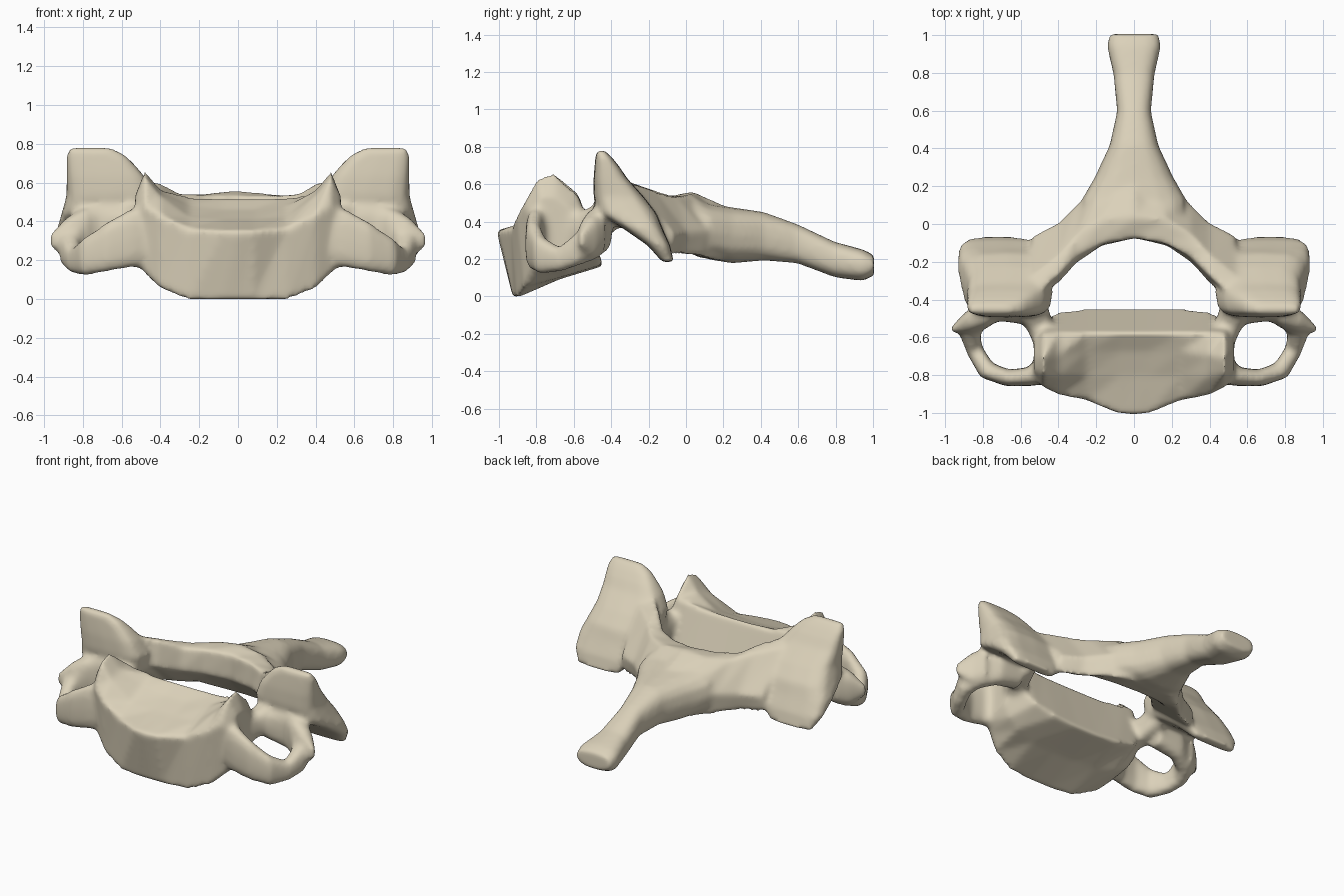
import bpy
import bmesh
from math import cos, sin, pi, copysign
from mathutils import Vector, Matrix

default_cube = bpy.data.objects.get("Cube")
if default_cube:
    bpy.data.objects.remove(default_cube, do_unlink=True)

SIDES = 16
UP = Vector((0, 0, 1))


def loft(bm, rings, mirror=False):
    """Skin a list of equal-length point rings into a capped solid."""
    for side in ((1, -1) if mirror else (1,)):
        rows = [[bm.verts.new((p[0] * side, p[1], p[2])) for p in ring] for ring in rings]
        faces = [bm.faces.new(rows[0]), bm.faces.new(rows[-1])]
        for a, b in zip(rows, rows[1:]):
            for i in range(len(a)):
                j = (i + 1) % len(a)
                faces.append(bm.faces.new((a[i], a[j], b[j], b[i])))
        bmesh.ops.recalc_face_normals(bm, faces=faces)


def rounded_ring(centre, u, v, power=0.75):
    """Rounded box outline spanned by the half-axes u and v."""
    soft = lambda t: copysign(abs(t) ** power, t)
    angles = [2 * pi * i / SIDES for i in range(SIDES)]
    return [centre + u * soft(cos(a)) + v * soft(sin(a)) for a in angles]


def sweep(bm, path, mirror=False):
    """Bar along a path of (x, y, z, half width, half height)."""
    points = [Vector(p[:3]) for p in path]
    rings = []
    for i, (centre, p) in enumerate(zip(points, path)):
        along = points[min(i + 1, len(points) - 1)] - points[max(i - 1, 0)]
        along.z = 0
        across = along.normalized().cross(UP)
        rings.append(rounded_ring(centre, across * p[3], UP * p[4]))
    loft(bm, rings, mirror)


def cross_loft(bm, sections):
    """Symmetric solid from side profiles (y, z) placed at growing x."""
    left = [[Vector((x, y, z)) for y, z in profile] for x, profile in sections]
    right = [[Vector((-p.x, p.y, p.z)) for p in ring] for ring in left[:0:-1]]
    loft(bm, right + left)


bm = bmesh.new()

# Vertebral body: saddle-shaped top with raised, rounded lateral lips
cross_loft(bm, [
    (0.00, [(-1.01, .35), (-.8, .41), (-.67, .46), (-.57, .52), (-.44, .16), (-.68, .09), (-.92, -.01)]),
    (0.08, [(-1.0, .35), (-.8, .41), (-.67, .46), (-.57, .52), (-.44, .16), (-.68, .09), (-.92, -.01)]),
    (0.25, [(-.93, .36), (-.8, .42), (-.67, .48), (-.57, .525), (-.44, .17), (-.67, .09), (-.9, -.01)]),
    (0.4, [(-.9, .43), (-.8, .53), (-.69, .56), (-.57, .54), (-.46, .22), (-.64, .11), (-.86, .05)]),
    (0.48, [(-.86, .48), (-.79, .63), (-.7, .66), (-.57, .54), (-.5, .3), (-.62, .16), (-.82, .13)]),
    (0.53, [(-.82, .42), (-.77, .53), (-.7, .53), (-.62, .47), (-.55, .35), (-.62, .24), (-.77, .18)]),
])

# Pedicles joining the body to the articular pillars
sweep(bm, [
    (.43, -.66, .36, .08, .13),
    (.5, -.53, .37, .07, .09),
    (.57, -.38, .45, .1, .1),
], mirror=True)

# Transverse processes: bars curling round each side opening
sweep(bm, [
    (.44, -.76, .33, .08, .17),
    (.56, -.805, .31, .05, .15),
    (.67, -.81, .27, .045, .13),
    (.78, -.77, .22, .05, .1),
    (.84, -.67, .195, .045, .065),
    (.87, -.58, .25, .055, .09),
    (.83, -.5, .32, .06, .13),
    (.72, -.45, .36, .06, .13),
    (.55, -.46, .37, .07, .1),
], mirror=True)

# Wedge-shaped outer tubercles
sweep(bm, [
    (.8, -.48, .34, .07, .13),
    (.88, -.52, .31, .055, .11),
    (.97, -.56, .3, .012, .03),
], mirror=True)

# Articular pillars: slabs leaning from a high front to a low back edge
pillar_levels = [  # height, x span, y span
    (.78, (.66, .87), (-.475, -.43)),
    (.74, (.58, .885), (-.48, -.39)),
    (.69, (.53, .885), (-.485, -.35)),
    (.63, (.48, .885), (-.49, -.31)),
    (.53, (.43, .885), (-.49, -.22)),
    (.44, (.44, .91), (-.47, -.15)),
    (.36, (.45, .935), (-.33, -.12)),
    (.27, (.48, .93), (-.2, -.08)),
    (.18, (.58, .88), (-.12, -.06)),
]
pillar = []
for z, (x0, x1), (y0, y1) in pillar_levels:
    middle = Vector((x0 + x1, y0 + y1, 2 * z)) / 2
    half_x, half_y = Vector(((x1 - x0) / 2, 0, 0)), Vector((0, (y1 - y0) / 2, 0))
    pillar.append(rounded_ring(middle, half_x, half_y, power=0.55))
loft(bm, pillar, mirror=True)

# Laminae: the arch closing the canal behind, hollowed underneath
cross_loft(bm, [
    (0.00, [(-.07, .53), (.04, .56), (.28, .45), (.2, .19), (.06, .21), (-.07, .36)]),
    (0.17, [(-.1, .53), (.03, .54), (.24, .4), (.18, .19), (.04, .22), (-.11, .37)]),
    (0.30, [(-.17, .54), (-.05, .53), (.11, .35), (.08, .21), (-.05, .27), (-.2, .39)]),
    (0.40, [(-.27, .6), (-.16, .56), (.01, .34), (-.02, .22), (-.11, .27), (-.31, .43)]),
    (0.54, [(-.4, .65), (-.27, .59), (-.06, .33), (-.08, .22), (-.23, .33), (-.4, .45)]),
])

# Spinous process with a flared tip
sweep(bm, [
    (0, .06, .38, .27, .15),
    (0, .13, .345, .28, .15),
    (0, .25, .325, .21, .15),
    (0, .42, .32, .13, .13),
    (0, .6, .28, .09, .105),
    (0, .8, .195, .11, .095),
    (0, .95, .165, .145, .085),
    (0, 1.01, .165, .13, .055),
])

mesh = bpy.data.meshes.new("neck_vertebra")
bm.to_mesh(mesh)
bm.free()
bone = bpy.data.objects.new("neck_vertebra", mesh)
bpy.context.collection.objects.link(bone)

# Fuse all parts into one skin and soften the joins
fuse = bone.modifiers.new("fuse", "REMESH")
fuse.mode = "VOXEL"
fuse.voxel_size = 0.016
soften = bone.modifiers.new("soften", "SMOOTH")
soften.factor = 0.5
soften.iterations = 9
graph = bpy.context.evaluated_depsgraph_get()
fused = bpy.data.meshes.new_from_object(bone.evaluated_get(graph))
bone.modifiers.clear()
bone.data = fused

# Rest on the floor, centred front to back
ys = [v.co.y for v in fused.vertices]
floor = min(v.co.z for v in fused.vertices)
fused.transform(Matrix.Translation((0, -(max(ys) + min(ys)) / 2, -floor)))

# Single bone colour
colour = (0.71, 0.64, 0.49, 1)
material = bpy.data.materials.new("bone_ivory")
material.use_nodes = True
material.diffuse_color = colour
shader = next(n for n in material.node_tree.nodes if n.type == "BSDF_PRINCIPLED")
shader.inputs["Base Color"].default_value = colour
shader.inputs["Roughness"].default_value = 0.7
fused.materials.clear()
fused.materials.append(material)
for face in fused.polygons:
    face.use_smooth = True
    face.material_index = 0
